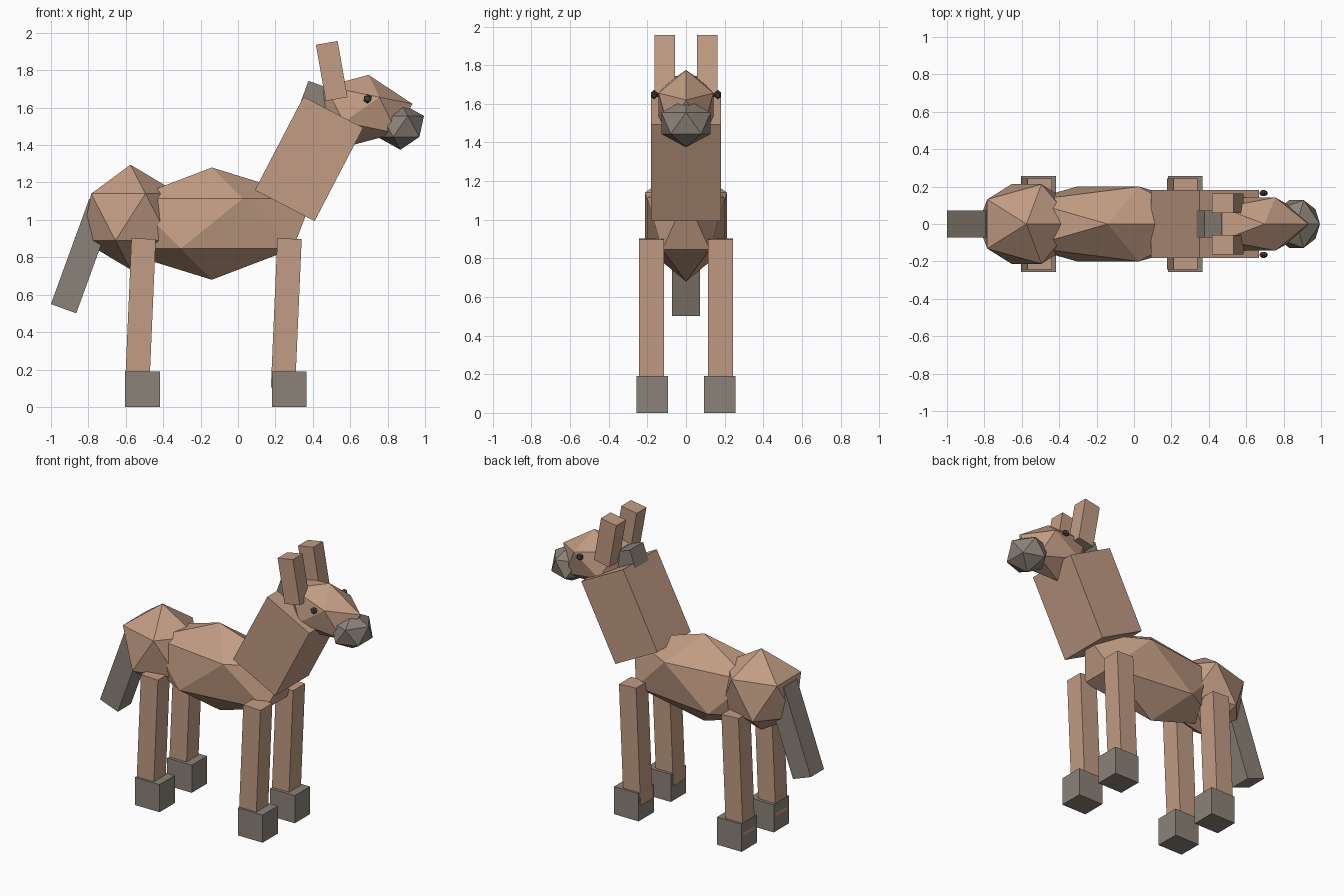
import bpy
from math import radians

cube = bpy.data.objects.get("Cube")
if cube:
    bpy.data.objects.remove(cube, do_unlink=True)


def make_material(name, rgb):
    mat = bpy.data.materials.new(name)
    mat.use_nodes = True
    colour = (*rgb, 1)
    mat.diffuse_color = colour
    bsdf = next(n for n in mat.node_tree.nodes if n.type == "BSDF_PRINCIPLED")
    bsdf.inputs["Base Color"].default_value = colour
    bsdf.inputs["Roughness"].default_value = 0.9
    return mat


coat = make_material("tan coat", (0.54, 0.335, 0.23))
grey = make_material("warm grey", (0.26, 0.225, 0.19))
dark = make_material("dark eye", (0.06, 0.06, 0.06))


def finish(name, mat, size, tilt):
    """Name, scale and pitch the new part about the y axis."""
    obj = bpy.context.object
    obj.name = obj.data.name = name
    obj.scale = size
    obj.rotation_euler.y = radians(tilt)
    obj.data.materials.append(mat)
    return obj


def box(name, mat, centre, size, tilt=0):
    bpy.ops.mesh.primitive_cube_add(size=1, location=centre)
    return finish(name, mat, size, tilt)


def gem(name, mat, centre, radii, tilt=0):
    bpy.ops.mesh.primitive_ico_sphere_add(subdivisions=1, radius=1, location=centre)
    return finish(name, mat, radii, tilt)


# Trunk and hindquarters
gem("body", coat, (-0.14, 0, 0.98), (0.60, 0.235, 0.30))
gem("rump", coat, (-0.575, 0, 1.015), (0.29, 0.25, 0.28))
box("tail", grey, (-0.83, 0, 0.807), (0.144, 0.144, 0.60), 20)

# Neck, mane and head
box("neck", coat, (0.38, 0, 1.326), (0.36, 0.365, 0.563), 27.5)
box("mane", grey, (0.393, 0, 1.578), (0.144, 0.144, 0.30), 20)
gem("head", coat, (0.66, 0, 1.589), (0.292, 0.167, 0.19), 11.5)
gem("muzzle", grey, (0.869, 0, 1.50), (0.14, 0.15, 0.125))

# Paired parts on both sides
for side, s in (("near", -1), ("far", 1)):
    box(f"{side}_ear", coat, (0.501, s * 0.111, 1.796), (0.118, 0.106, 0.305), -10)
    gem(f"{side}_eye", dark, (0.693, s * 0.165, 1.648), (0.025, 0.019, 0.025))
    for end, leg_x, hoof_x in (("front", 0.258, 0.274), ("rear", -0.522, -0.51)):
        box(f"{side}_{end}_leg", coat, (leg_x, s * 0.178, 0.50), (0.13, 0.13, 0.80), 2.5)
        box(f"{side}_{end}_hoof", grey, (hoof_x, s * 0.175, 0.095), (0.187, 0.165, 0.19))
